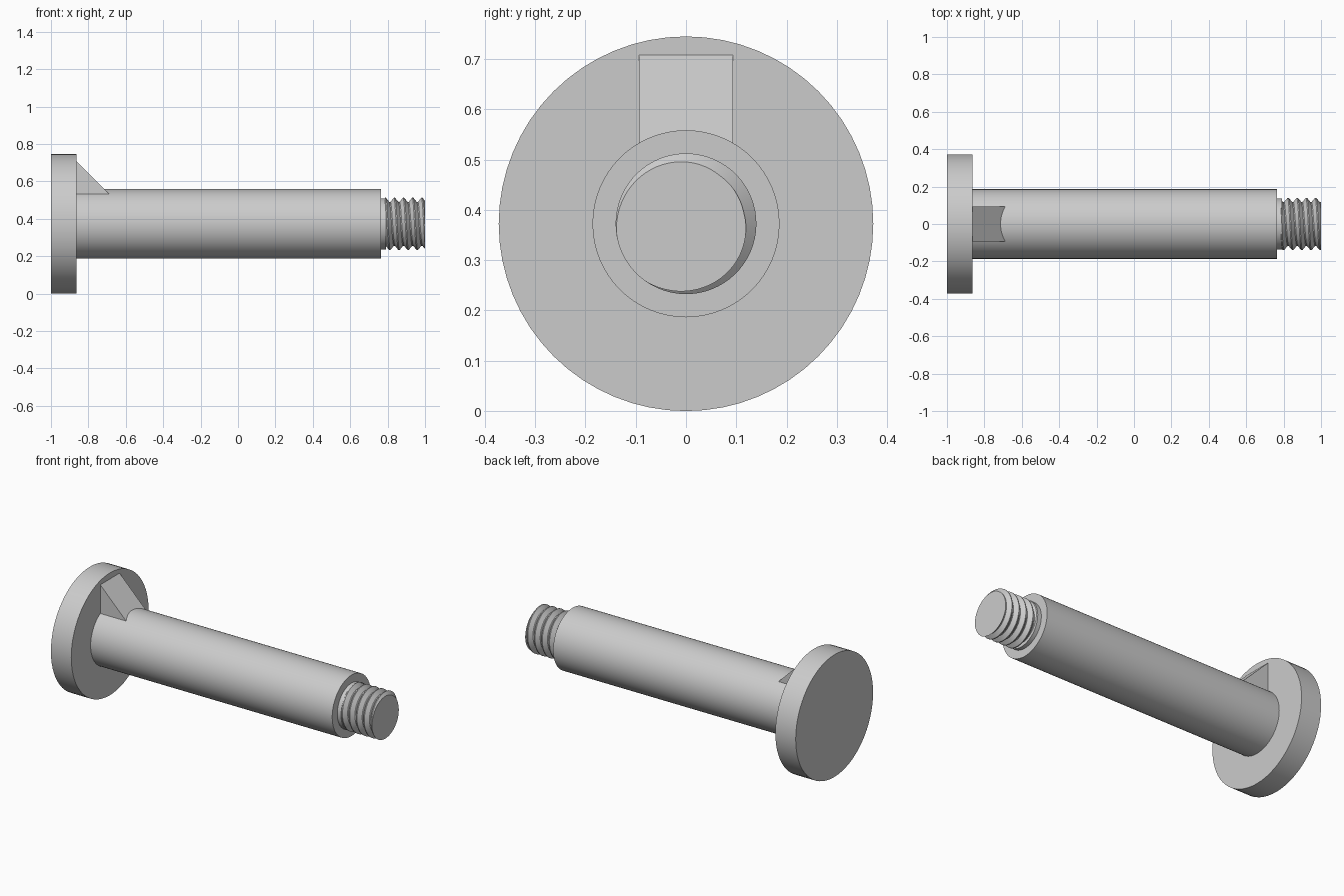
import bpy, bmesh, math
from mathutils import Vector

if "Cube" in bpy.data.objects:
    bpy.data.objects.remove(bpy.data.objects["Cube"])

CZ = 0.3725          # height of the pin axis
SIDES = 64


def ring_point(x, r, a):
    return Vector((x, r * math.cos(a), CZ + r * math.sin(a)))


def finish(name, bm, smooth=True):
    bmesh.ops.recalc_face_normals(bm, faces=bm.faces[:])
    mesh = bpy.data.meshes.new(name)
    bm.to_mesh(mesh)
    bm.free()
    ob = bpy.data.objects.new(name, mesh)
    bpy.context.collection.objects.link(ob)
    if smooth:
        bpy.ops.object.select_all(action='DESELECT')
        ob.select_set(True)
        bpy.context.view_layer.objects.active = ob
        bpy.ops.object.shade_smooth_by_angle(angle=math.radians(30))
    return ob


def lathe(name, profile):
    """Revolve (x, radius) points around the pin axis and cap both ends."""
    bm = bmesh.new()
    rings = [[bm.verts.new(ring_point(x, r, 2 * math.pi * j / SIDES))
              for j in range(SIDES)] for x, r in profile]
    for a, b in zip(rings, rings[1:]):
        for j in range(SIDES):
            k = (j + 1) % SIDES
            bm.faces.new((a[j], a[k], b[k], b[j]))
    bm.faces.new(rings[0])
    bm.faces.new(rings[-1])
    return finish(name, bm)


def thread(name, x0, x1, pitch, root, crest, crest_angle):
    """Helical V thread, trimmed flat at x0 and x1."""
    knots = [(0.0, crest), (0.12, crest), (0.5, root), (0.62, root), (1.0, crest)]

    def radius(phase):
        f = phase % 1.0
        for (f0, r0), (f1, r1) in zip(knots, knots[1:]):
            if f <= f1:
                return r0 + (r1 - r0) * (f - f0) / (f1 - f0)

    # Rows follow the helix; the crest meets x1 at crest_angle
    turns = math.ceil((x1 - x0) / pitch) + 2
    rows = [t + f for t in range(-turns, 2) for f, _ in knots[:-1]]
    bm = bmesh.new()
    grid = []
    for row in rows:
        line = []
        for j in range(SIDES + 1):
            u = j / SIDES
            x = min(max(x1 + pitch * (row + u), x0), x1)
            r = radius((x - x1) / pitch - u + 1e-7)
            line.append(bm.verts.new(ring_point(x, r, crest_angle + 2 * math.pi * u)))
        grid.append(line)
    for a, b in zip(grid, grid[1:]):
        for j in range(SIDES):
            bm.faces.new((a[j], a[j + 1], b[j + 1], b[j]))
    bmesh.ops.remove_doubles(bm, verts=bm.verts[:], dist=1e-5)
    # End caps
    bmesh.ops.holes_fill(bm, edges=[e for e in bm.edges if e.is_boundary], sides=0)
    return finish(name, bm)


# Disc head, plain shank and short neck
lathe("headed_shank", [(-1, 0.3725), (-0.863, 0.3725), (-0.863, 0.186),
                       (0.765, 0.186), (0.765, 0.137), (0.79, 0.137)])

# Threaded tip
thread("threaded_tip", 0.785, 1.0, 0.049, 0.117, 0.14, math.radians(235))

# Sloping wedge key between head and shank
bm = bmesh.new()
sides = [[bm.verts.new((x, y, z)) for x, z in
          ((-0.87, 0.715), (-0.655, 0.50), (-0.87, 0.50))] for y in (-0.093, 0.093)]
bm.faces.new(sides[0])
bm.faces.new(sides[1])
for i in range(3):
    k = (i + 1) % 3
    bm.faces.new((sides[0][i], sides[0][k], sides[1][k], sides[1][i]))
finish("wedge_key", bm, smooth=False)
